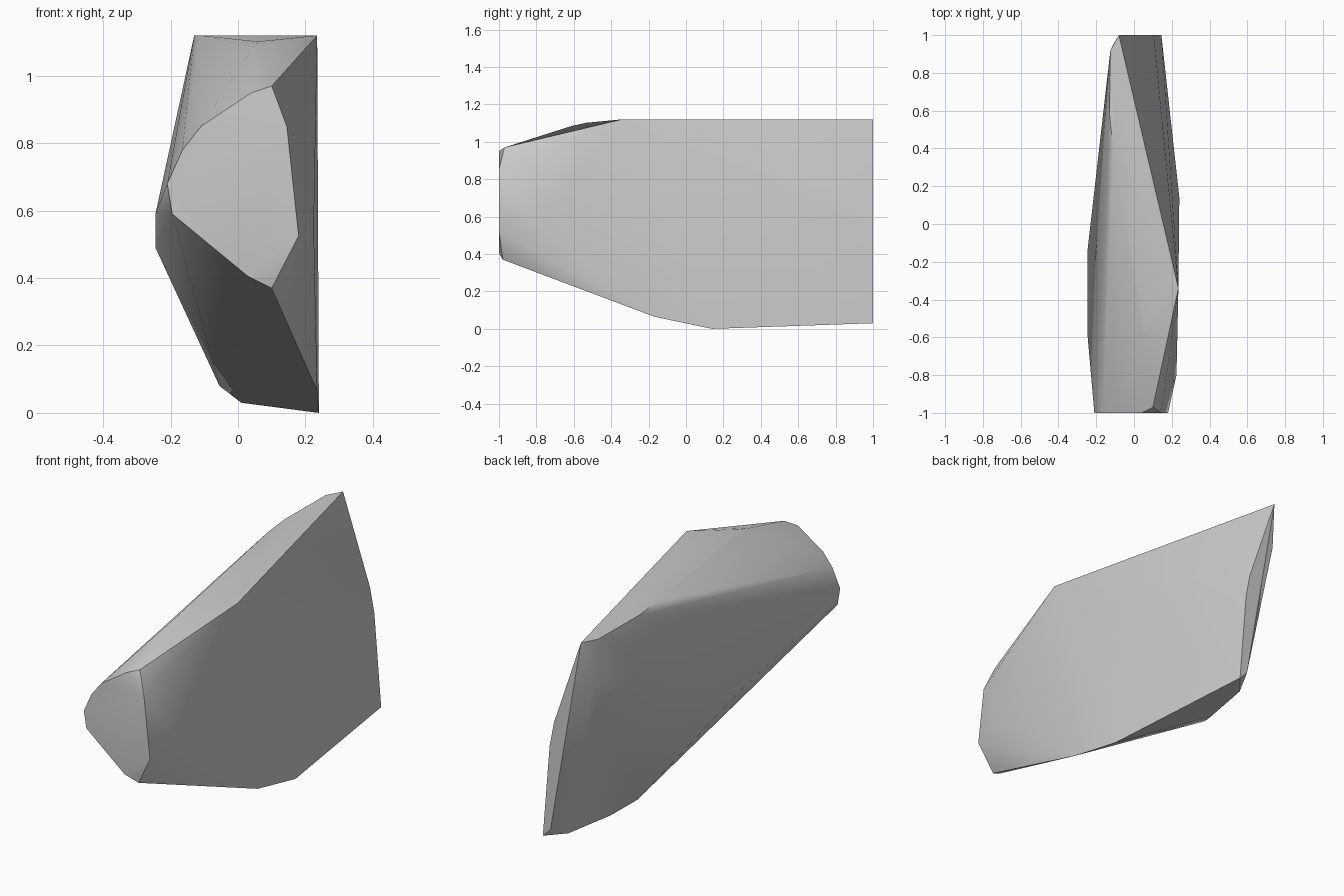
import bpy
import bmesh
import math

default_cube = bpy.data.objects.get("Cube")
if default_cube:
    bpy.data.objects.remove(default_cube, do_unlink=True)

LENGTH_HALF = 1.0
TOP = 1.12


def make_material(name, color):
    material = bpy.data.materials.new(name)
    material.use_nodes = True
    material.diffuse_color = color
    shader = next(n for n in material.node_tree.nodes if n.type == 'BSDF_PRINCIPLED')
    shader.inputs["Base Color"].default_value = color
    return material


def upright_profile(y, outline):
    """Corners of a flat cut facing along y, given as x and z pairs."""
    return [(x, y, z) for x, z in outline]


def level_profile(z, outline):
    """Corners of a flat cut facing up, given as x and y pairs."""
    return [(x, y, z) for x, y in outline]


def make_rock(name, corners, material):
    """Wrap the corners in a convex skin and shade the soft edges smooth."""
    bm = bmesh.new()
    for corner in corners:
        bm.verts.new(corner)
    hull = bmesh.ops.convex_hull(bm, input=bm.verts[:], use_existing_faces=False)
    unused = {g for g in hull["geom_interior"] + hull["geom_unused"]
              if isinstance(g, bmesh.types.BMVert)}
    bmesh.ops.delete(bm, geom=list(unused), context='VERTS')
    # merge the triangles of each flat cut into one face
    bmesh.ops.dissolve_limit(bm, angle_limit=math.radians(1),
                             verts=bm.verts[:], edges=bm.edges[:])
    bmesh.ops.recalc_face_normals(bm, faces=bm.faces[:])
    mesh = bpy.data.meshes.new(name)
    bm.to_mesh(mesh)
    bm.free()
    mesh.materials.append(material)
    rock = bpy.data.objects.new(name, mesh)
    bpy.context.collection.objects.link(rock)
    bpy.ops.object.select_all(action='DESELECT')
    rock.select_set(True)
    bpy.context.view_layer.objects.active = rock
    bpy.ops.object.shade_smooth_by_angle(angle=math.radians(30))
    return rock


# Flat front cut and its two chipped corners
front_cut = upright_profile(-LENGTH_HALF, [
    (.04, .95), (.145, .85), (.18, .525), (.03, .405),
    (-.195, .59), (-.21, .68), (-.165, .78), (-.11, .85)])
front_chips = [(.1, -.97, .97), (.1, -.98, .37)]

# Narrow back cut
back_cut = upright_profile(LENGTH_HALF, [
    (-.08, TOP), (.08, .65), (.105, .52), (.145, .03), (.1, .075)])

# Level top and the ridge that falls to the front
top_cut = level_profile(TOP, [(-.125, .92), (-.13, .58), (-.11, .4), (.235, -.34)])
top_ridge = [(.045, -.61, 1.085), (.06, -.53, 1.102)]

# Bulges on both sides and the keel underneath
side_bulges = [(-.245, -.6, .59), (-.245, -.13, .49), (-.11, .95, .9), (.225, -.8, .55)]
keel = [(.235, -.17, .065), (.24, .14, 0), (-.055, .49, .08), (.01, .62, .03), (.063, .9, .027)]

stone = make_material("grey stone", (.6, .6, .6, 1))
make_rock("rock", front_cut + front_chips + back_cut + top_cut + top_ridge
          + side_bulges + keel, stone)
